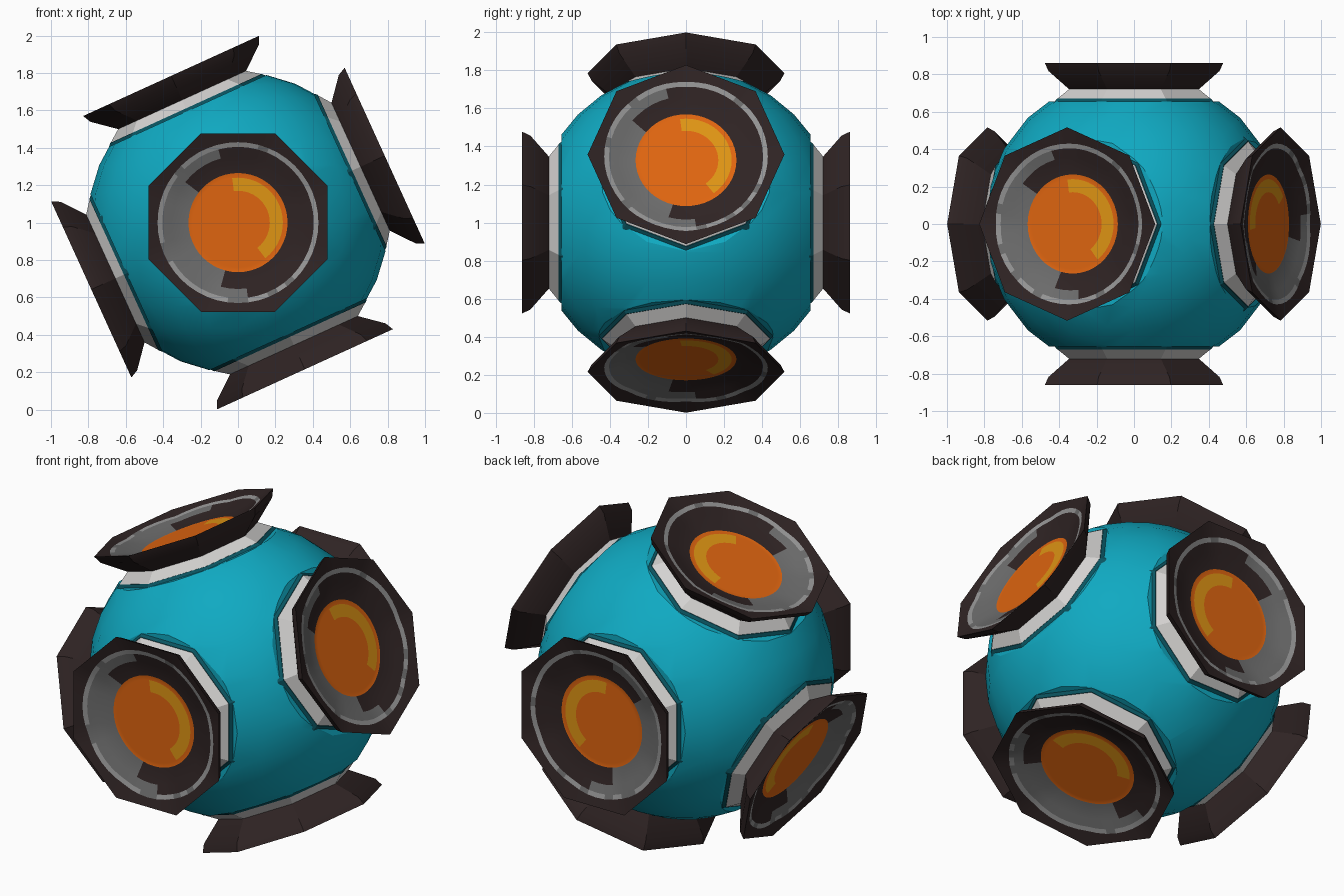
import bpy, bmesh, math, random
from mathutils import Vector, Matrix

cube = bpy.data.objects.get("Cube")
if cube:
    bpy.data.objects.remove(cube, do_unlink=True)
random.seed(4)

COLOURS = {
    "teal": (0.005, 0.40, 0.54),
    "dark_teal": (0.003, 0.09, 0.12),
    "white": (0.66, 0.65, 0.64),
    "brown": (0.028, 0.017, 0.017),
    "light_grey": (0.30, 0.30, 0.30),
    "grey": (0.15, 0.15, 0.15),
    "orange": (0.74, 0.13, 0.005),
    "yellow": (0.74, 0.30, 0.007),
}
MATS = {}
for name, rgb in COLOURS.items():
    m = bpy.data.materials.new(name)
    m.use_nodes = True
    m.diffuse_color = (*rgb, 1)
    bsdf = m.node_tree.nodes["Principled BSDF"]
    bsdf.inputs["Base Color"].default_value = (*rgb, 1)
    bsdf.inputs["Roughness"].default_value = 0.8
    MATS[name] = m

CENTRE = Vector((0, 0, 1))
TILT = math.radians(24.5)
C, S = math.cos(TILT), math.sin(TILT)
RIM_R, RIM_D = 0.517, 0.862       # rim corner radius and distance from centre
DISC_R, DISC_D = 0.265, 0.79      # recessed disc


def finish(bm, name, colours):
    me = bpy.data.meshes.new(name)
    bm.to_mesh(me)
    bm.free()
    ob = bpy.data.objects.new(name, me)
    bpy.context.collection.objects.link(ob)
    for c in colours:
        me.materials.append(MATS[c])
    bpy.ops.object.select_all(action="DESELECT")
    ob.select_set(True)
    bpy.context.view_layer.objects.active = ob
    bpy.ops.object.shade_smooth_by_angle(angle=math.radians(25))
    return ob


def place(bm, frame):
    """Move a part built along +z onto its side of the body."""
    right, up, out = frame
    mat = Matrix((right, up, out)).transposed()
    if mat.determinant() < 0:
        bmesh.ops.reverse_faces(bm, faces=bm.faces[:])
    bm.transform(Matrix.Translation(CENTRE) @ mat.to_4x4())


def ring(bm, radius, d, phase, n=8):
    return [bm.verts.new((radius * math.cos(phase + k * math.tau / n),
                          radius * math.sin(phase + k * math.tau / n), d)) for k in range(n)]


def bridge(bm, a, b):
    n = len(a)
    return [bm.faces.new((a[k], a[(k + 1) % n], b[(k + 1) % n], b[k])) for k in range(n)]


def frustum(name, colour, frame, phase, r0, d0, r1, d1):
    bm = bmesh.new()
    low, high = ring(bm, r0, d0, phase), ring(bm, r1, d1, phase)
    bridge(bm, low, high)
    bm.faces.new(high)
    bm.faces.new(low[::-1])
    place(bm, frame)
    finish(bm, name, [colour])


# Bowl colours by polar position
PAINT = ["brown", "light_grey", "grey", "orange", "yellow"]


def paint(r, deg):
    a = deg % 360
    if r < DISC_R:
        lit = 0.17 < r < 0.24 and (a > 310 or a < 100)
        return 4 if lit else 3
    if 0.405 < r < 0.43:
        return 1 if random.random() < 0.85 else 2
    if r < 0.405:
        middle = 145 < a < 255
        ends = 105 < a < 280 and r > 0.355
        return 2 if middle or ends else 0
    return 0


def oct_radius(a):
    """Distance to the edge of the octagonal rim in direction a."""
    step = math.pi / 4
    return RIM_R * math.cos(step / 2) / math.cos(a % step - step / 2)


def bowl(name, frame, phase, n=48):
    bm = bmesh.new()
    radii = [0.09, 0.17, 0.24, DISC_R, 0.355, 0.405, 0.43]
    loops = []
    for r in radii + [None]:
        loop = []
        for k in range(n):
            a = k * math.tau / n
            edge = oct_radius(a + 1e-6)
            rr = edge if r is None else r
            f = max(0, (rr - DISC_R) / (edge - DISC_R))
            loop.append(bm.verts.new((rr * math.cos(a + phase), rr * math.sin(a + phase),
                                      DISC_D + f * (RIM_D - DISC_D))))
        loops.append(loop)
    bm.faces.new(loops[0]).material_index = 3
    for i in range(len(loops) - 1):
        mid = (radii[i] + (radii + [0.5])[i + 1]) / 2
        for k, f in enumerate(bridge(bm, loops[i + 1], loops[i])):
            f.normal_flip()
            f.material_index = paint(mid, math.degrees(phase) + (k + 0.5) * 360 / n)
    bmesh.ops.recalc_face_normals(bm, faces=bm.faces[:])
    bm.normal_update()
    if sum(f.normal.z for f in bm.faces) < 0:
        bmesh.ops.reverse_faces(bm, faces=bm.faces[:])
    place(bm, frame)
    finish(bm, name, PAINT)


def cup(name, frame, phase):
    bm = bmesh.new()
    profile = [(0.375, 0.72), (0.495, 0.818), (RIM_R, RIM_D)]
    loops = [ring(bm, r, d, phase) for r, d in profile]
    for a, b in zip(loops, loops[1:]):
        bridge(bm, a, b)
    bm.faces.new(loops[0][::-1])
    place(bm, frame)
    finish(bm, name, ["brown"])


# Side frames: right, up and outward direction of each port
X, Y, Z = Vector((1, 0, 0)), Vector((0, 1, 0)), Vector((0, 0, 1))
U, W = Vector((C, 0, S)), Vector((-S, 0, C))
PORTS = {
    "front": (X, Z, -Y),
    "back": (X, Z, Y),
    "left": (Y, W, U),
    "right": (Y, W, -U),
    "top": (U, Y, W),
    "bottom": (Y, U, -W),
}

# Body: sphere with a flat cut under each port
bm = bmesh.new()
bmesh.ops.create_uvsphere(bm, u_segments=24, v_segments=16, radius=0.803)
for right, up, out in PORTS.values():
    cut = bmesh.ops.bisect_plane(bm, geom=bm.verts[:] + bm.edges[:] + bm.faces[:],
                                 plane_co=out * 0.655, plane_no=out, clear_outer=True)
    edges = [e for e in cut["geom_cut"] if isinstance(e, bmesh.types.BMEdge)]
    bmesh.ops.contextual_create(bm, geom=edges)
bmesh.ops.recalc_face_normals(bm, faces=bm.faces[:])
bm.transform(Matrix.Translation(CENTRE))
finish(bm, "body", ["teal"])

# Ports: border, collar, cup and painted bowl
for side, frame in PORTS.items():
    phase = math.pi / 8 if side in ("front", "back") else 0
    frustum(side + "_border", "dark_teal", frame, phase, 0.468, 0.645, 0.445, 0.671)
    frustum(side + "_collar", "white", frame, phase, 0.443, 0.67, 0.375, 0.721)
    cup(side + "_cup", frame, phase)
    bowl(side + "_bowl", frame, phase)
